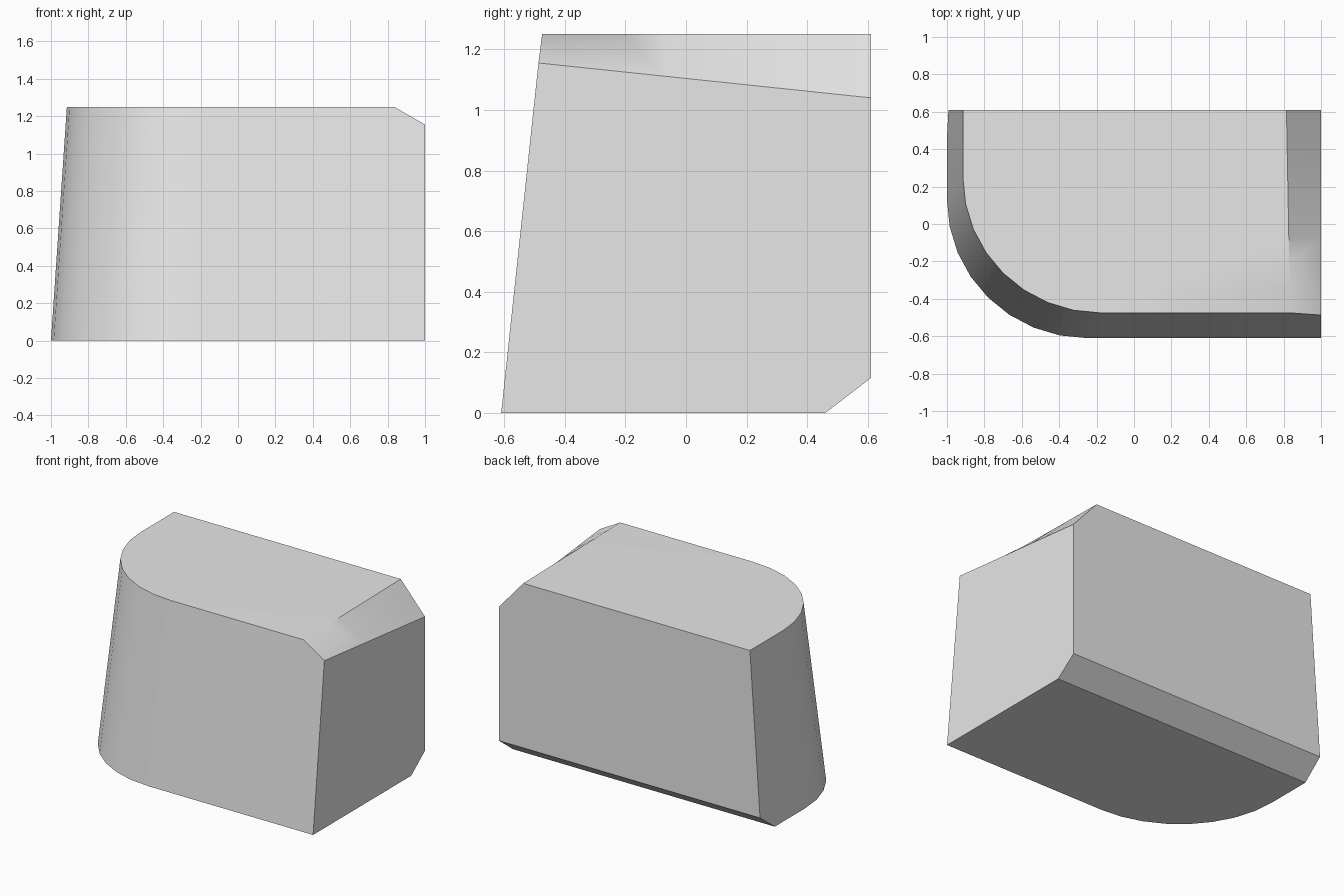
import bpy, bmesh, math
from mathutils import Vector

cube = bpy.data.objects.get("Cube")
if cube:
    bpy.data.objects.remove(cube, do_unlink=True)

HEIGHT, BACK = 1.25, 0.61
ARC_STEPS, STRIP_STEPS = 8, 8

grey = bpy.data.materials.new("light_grey")
grey.use_nodes = True
grey.diffuse_color = (0.8, 0.8, 0.8, 1)
grey.node_tree.nodes["Principled BSDF"].inputs["Base Color"].default_value = (0.8, 0.8, 0.8, 1)

bm = bmesh.new()


def corner_arc(cx, cy, rx, ry, z):
    """Quarter round from the left wall to the front wall."""
    verts = []
    for i in range(ARC_STEPS + 1):
        a = math.pi + i / ARC_STEPS * math.pi / 2
        verts.append(bm.verts.new((cx + rx * math.cos(a), cy + ry * math.sin(a), z)))
    return verts


def line(start, end):
    """Row of vertices from the front to the back."""
    a, b = Vector(start), Vector(end)
    return [bm.verts.new(a.lerp(b, i / STRIP_STEPS)) for i in range(STRIP_STEPS + 1)]


# Tapered outline: lower and upper rounded walls with their back left corners
low = [bm.verts.new((-1, BACK, 0))] + corner_arc(-0.25, 0.13, 0.75, 0.74, 0)
top = [bm.verts.new((-0.915, BACK, HEIGHT))] + corner_arc(-0.18, 0.25, 0.735, 0.725, HEIGHT)
low_front = bm.verts.new((1, -0.61, 0))
low_back = bm.verts.new((1, BACK, 0))

# Twisted bevel along the upper edge of the straight side
inner = line((0.835, -0.475, HEIGHT), (0.815, BACK, HEIGHT))
outer = line((1, -0.487, 1.155), (1, BACK, 1.04))

for i in range(len(low) - 1):
    bm.faces.new((low[i], low[i + 1], top[i + 1], top[i]))
for i in range(STRIP_STEPS):
    bm.faces.new((inner[i], outer[i], outer[i + 1], inner[i + 1]))
bm.faces.new((low[-1], low_front, outer[0], inner[0], top[-1]))       # front
bm.faces.new([low_front, low_back] + outer[::-1])                     # straight side
bm.faces.new((low_back, low[0], top[0], inner[-1], outer[-1]))        # back
bm.faces.new(top + inner)                                             # top
bm.faces.new(low[::-1] + [low_back, low_front])                       # bottom

# Slanted cut along the lower back edge
cut = bmesh.ops.bisect_plane(
    bm, geom=bm.verts[:] + bm.edges[:] + bm.faces[:], dist=1e-5,
    plane_co=(0, 0.46, 0), plane_no=(0, 0.115, -0.15), clear_outer=True)
cut_edges = [e for e in cut["geom_cut"] if isinstance(e, bmesh.types.BMEdge)]
bmesh.ops.contextual_create(bm, geom=cut_edges)
bmesh.ops.recalc_face_normals(bm, faces=bm.faces[:])

mesh = bpy.data.meshes.new("tapered_block")
bm.to_mesh(mesh)
bm.free()
mesh.materials.append(grey)
block = bpy.data.objects.new("tapered_block", mesh)
bpy.context.collection.objects.link(block)

bpy.ops.object.select_all(action='DESELECT')
block.select_set(True)
bpy.context.view_layer.objects.active = block
bpy.ops.object.shade_smooth_by_angle(angle=math.radians(35))
